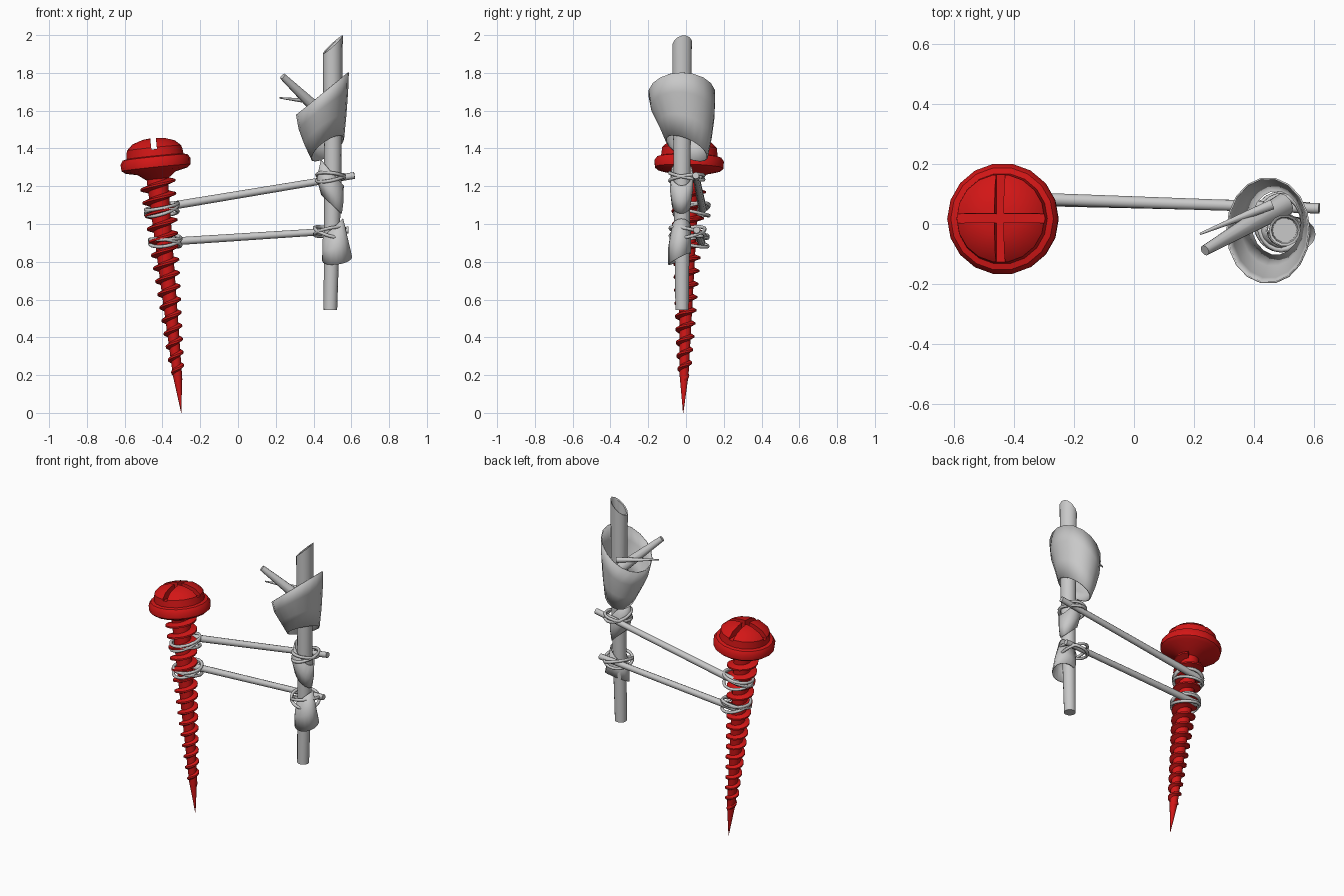
import bpy, bmesh, math
from mathutils import Vector, Matrix

if "Cube" in bpy.data.objects:
    bpy.data.objects.remove(bpy.data.objects["Cube"], do_unlink=True)


def material(name, color):
    m = bpy.data.materials.new(name)
    m.use_nodes = True
    m.diffuse_color = color
    m.node_tree.nodes["Principled BSDF"].inputs["Base Color"].default_value = color
    return m


RED = material("screw red", (0.65, 0.008, 0.008, 1))
GREY = material("pale grey", (0.58, 0.58, 0.58, 1))


def finish(bm, name, mat, angle=40, closed=True):
    if closed:
        bmesh.ops.recalc_face_normals(bm, faces=bm.faces)
    mesh = bpy.data.meshes.new(name)
    bm.to_mesh(mesh)
    bm.free()
    mesh.materials.append(mat)
    ob = bpy.data.objects.new(name, mesh)
    bpy.context.collection.objects.link(ob)
    bpy.ops.object.select_all(action='DESELECT')
    bpy.context.view_layer.objects.active = ob
    ob.select_set(True)
    bpy.ops.object.shade_smooth_by_angle(angle=math.radians(angle))
    return ob


def bridge(bm, rings):
    for a, b in zip(rings, rings[1:]):
        n = len(a)
        for i in range(n):
            j = (i + 1) % n
            bm.faces.new((a[i], a[j], b[j], b[i]))


def loft(name, mat, sections, n=16, cap_first=False, cap_last=False, thick=0.0):
    """Sections are (x, y, z, rx, ry, slope along x, slope along y)."""
    bm = bmesh.new()
    rings = []
    for x, y, z, rx, ry, sx, sy in sections:
        ring = []
        for i in range(n):
            a = math.tau * i / n
            dx, dy = rx * math.cos(a), ry * math.sin(a)
            ring.append(bm.verts.new((x + dx, y + dy, z + sx * dx + sy * dy)))
        rings.append(ring)
    bridge(bm, rings)
    if cap_first:
        bm.faces.new(rings[0][::-1])
    if cap_last:
        bm.faces.new(rings[-1])
    ob = finish(bm, name, mat)
    if thick:
        mod = ob.modifiers.new("thickness", 'SOLIDIFY')
        mod.thickness = thick
    return ob


def rod(name, start, end, r1, r2, n=10):
    a, b = Vector(start), Vector(end)
    bm = bmesh.new()
    bmesh.ops.create_cone(bm, cap_ends=True, segments=n, radius1=r1, radius2=r2,
                          depth=(b - a).length)
    rot = (b - a).to_track_quat('Z', 'Y').to_matrix().to_4x4()
    bm.transform(Matrix.Translation((a + b) / 2) @ rot)
    return finish(bm, name, GREY)


# Screw, built upright and then leaned onto its axis
TIP = Vector((-0.30, -0.015, 0.0))
AXIS = Vector((-0.137, 0.032, 1.33))
LEAN = Matrix.Translation(TIP) @ Vector((0, 0, 1)).rotation_difference(AXIS).to_matrix().to_4x4()


def core(t):
    return 0.018 + 0.031 * t


def lathe(name, profile, n):
    rows = [(0, 0, z, r, r, 0, 0) for r, z in profile]
    ob = loft(name, RED, rows, n, True, True)
    return ob


shaft = lathe("screw_shaft", [(0.001, 0), (core(0.2), 0.2), (core(1.3), 1.3)], 14)
shaft.matrix_world = LEAN

head = lathe("screw_head", [(0.06, 1.245), (0.1, 1.275), (0.165, 1.29), (0.184, 1.305),
                            (0.186, 1.34), (0.172, 1.36), (0.152, 1.365), (0.147, 1.41),
                            (0.115, 1.44), (0.06, 1.458), (0.01, 1.464)], 18)
# Crossed driver slots
for sx, sy in ((0.03, 0.5), (0.5, 0.03)):
    bpy.ops.mesh.primitive_cube_add(size=1, location=(0, 0, 1.45))
    cutter = bpy.context.object
    cutter.name = "slot_cutter"
    cutter.scale = (sx, sy, 0.1)
    mod = head.modifiers.new("slot", 'BOOLEAN')
    mod.operation = 'DIFFERENCE'
    mod.solver = 'EXACT'
    mod.object = cutter
    bpy.context.view_layer.objects.active = head
    bpy.ops.object.modifier_apply(modifier=mod.name)
    bpy.data.objects.remove(cutter, do_unlink=True)
head.matrix_world = LEAN

# Helical thread
bm = bmesh.new()
PITCH, STEPS = 0.07, 16
rings = []
count = int(1.06 / PITCH * STEPS)
for k in range(count + 1):
    a = math.tau * k / STEPS
    t = 0.18 + PITCH * k / STEPS
    h = (0.008 + 0.026 * t) * min(1, k / STEPS)
    r = core(t)
    ring = []
    for rr, dz in ((r - 0.006, -0.018), (r + h, -0.005), (r + h, 0.005), (r - 0.006, 0.018)):
        ring.append(bm.verts.new((rr * math.cos(a), rr * math.sin(a), t + dz)))
    rings.append(ring)
bridge(bm, rings)
bm.faces.new(rings[0])
bm.faces.new(rings[-1])
finish(bm, "screw_thread", RED).matrix_world = LEAN

# Hollow stalk with a slanted cut top
SX, SY = 0.502, -0.021
loft("stalk", GREY, [
    (SX - 0.013, SY, 0.545, 0.036, 0.036, 0, 0),
    (SX, SY, 1.2, 0.045, 0.045, 0, 0),
    (SX, SY, 1.95, 0.053, 0.053, 0.9, 0.2),
    (SX, SY, 1.945, 0.044, 0.044, 0.9, 0.2),
    (SX, SY, 1.75, 0.04, 0.04, 0, 0)], 14, True, True)

# Flared cup with slanted rims
loft("flower_cup", GREY, [
    (0.474, 0.004, 1.40, 0.088, 0.112, 0.6, -0.4),
    (0.462, -0.004, 1.50, 0.112, 0.142, 0.68, -0.25),
    (0.452, -0.016, 1.60, 0.131, 0.17, 0.75, -0.1),
    (0.447, -0.022, 1.69, 0.14, 0.178, 0.8, 0)], 18, thick=0.006)

# Leaf sheaths
loft("upper_sheath", GREY, [
    (0.495, -0.025, 1.105, 0.05, 0.046, -1.0, 0),
    (0.488, -0.024, 1.18, 0.066, 0.056, -0.9, 0),
    (0.499, -0.022, 1.27, 0.056, 0.054, -1.2, 0)], thick=0.005)
loft("lower_sheath", GREY, [
    (0.525, -0.034, 0.815, 0.08, 0.06, 0.12, 0.5),
    (0.515, -0.034, 0.89, 0.068, 0.06, 0.4, 0.2),
    (0.503, -0.025, 0.98, 0.054, 0.052, 0.9, 0)], thick=0.005)

# Shoots leaning out of the cup
rod("thick_shoot", (0.50, 0.065, 1.53), (0.236, -0.088, 1.782), 0.04, 0.018)
rod("thin_shoot", (0.46, 0.065, 1.64), (0.22, -0.033, 1.668), 0.018, 0.004)

# Cross rods
rod("upper_rod", (-0.45, 0.088, 1.08), (0.617, 0.052, 1.257), 0.022, 0.018)
rod("lower_rod", (-0.43, 0.082, 0.902), (0.585, 0.056, 0.968), 0.021, 0.018)


def lashing(name, center, rx, ry, tilts, wire=0.0095):
    """Wire loops of different tilt crossing each other."""
    cu = bpy.data.curves.new(name, 'CURVE')
    cu.dimensions = '3D'
    cu.bevel_depth = wire
    cu.bevel_resolution = 1
    for sx, sy, lift in tilts:
        sp = cu.splines.new('POLY')
        n = 24
        sp.points.add(n - 1)
        sp.use_cyclic_u = True
        for i, p in enumerate(sp.points):
            a = math.tau * i / n
            dx, dy = rx * math.cos(a), ry * math.sin(a)
            z = center[2] + lift + sx * dx + sy * dy
            p.co = (center[0] + dx, center[1] + dy, z, 1)
    cu.materials.append(GREY)
    ob = bpy.data.objects.new(name, cu)
    bpy.context.collection.objects.link(ob)


# Lashings at the four joints
lashing("screw_lashing_upper", (-0.403, 0.03, 1.075), 0.086, 0.092,
        [(0.3, 0.25, 0), (0.05, -0.2, -0.012), (0.2, 0.1, 0.018)])
lashing("screw_lashing_lower", (-0.385, 0.026, 0.91), 0.083, 0.09,
        [(0.15, 0.3, 0), (-0.15, -0.2, -0.01), (0.05, 0.05, 0.012)])
lashing("stalk_lashing_upper", (0.49, 0.004, 1.243), 0.073, 0.09,
        [(0.2, 0.15, 0), (-0.1, -0.2, 0.01)])
lashing("stalk_lashing_lower", (0.485, 0.008, 0.955), 0.08, 0.092,
        [(-0.3, 0.2, 0), (0.2, -0.2, 0.005)])
